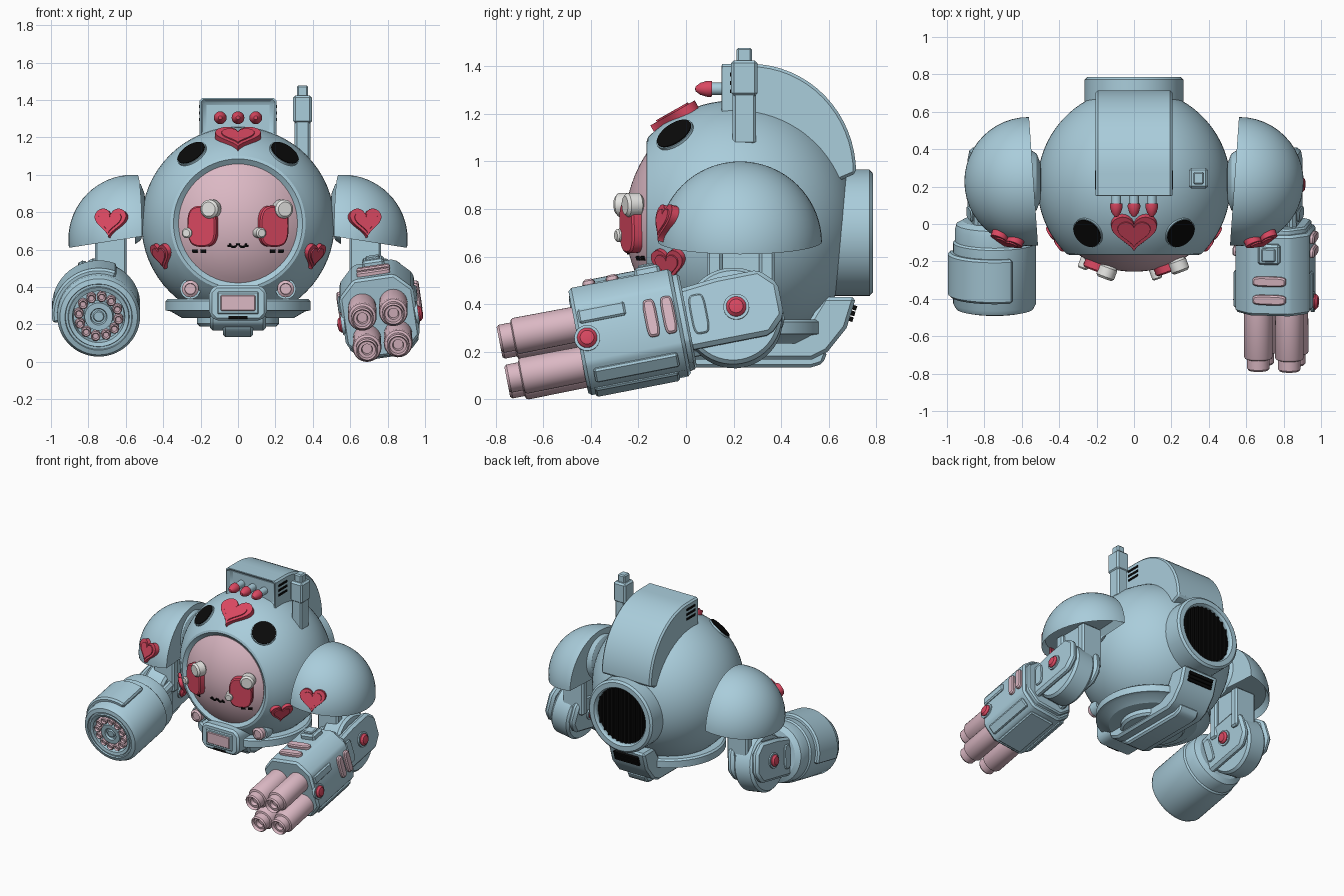
import bpy, bmesh, math
from mathutils import Matrix, Vector
from math import sin, cos, pi, radians, sqrt

if "Cube" in bpy.data.objects:
    bpy.data.objects.remove(bpy.data.objects["Cube"])


def material(name, rgb):
    m = bpy.data.materials.new(name)
    m.diffuse_color = (*rgb, 1)
    m.use_nodes = True
    m.node_tree.nodes["Principled BSDF"].inputs["Base Color"].default_value = m.diffuse_color
    return m


BLUE = material("dusty_blue", (0.40, 0.61, 0.71))
PINK = material("pale_pink", (0.71, 0.48, 0.55))
RED = material("rose_red", (0.70, 0.065, 0.12))
WHITE = material("off_white", (0.80, 0.80, 0.78))
BLACK = material("black", (0.003, 0.003, 0.003))

I4 = Matrix.Identity(4)
T = Matrix.Translation
FWD = Matrix.Rotation(pi / 2, 4, 'X')                                  # local z -> -y
YZ = Matrix(((0, 0, 1, 0), (1, 0, 0, 0), (0, 1, 0, 0), (0, 0, 0, 1)))  # profile in y,z, depth along x


def frame(pos, normal, up=(0, 0, 1)):
    z = Vector(normal).normalized()
    up = Vector(up)
    y = (up - z * up.dot(z)).normalized()
    return T(Vector(pos)) @ Matrix((y.cross(z), y, z)).transposed().to_4x4()


def finish(name, bm, mat, M=I4, bevel=0.0):
    bmesh.ops.recalc_face_normals(bm, faces=bm.faces[:])
    if bevel:
        sharp = [e for e in bm.edges if e.calc_face_angle(0) > 0.5]
        bmesh.ops.bevel(bm, geom=sharp, offset=bevel, segments=1, affect='EDGES', clamp_overlap=True)
    bm.transform(M)
    bmesh.ops.recalc_face_normals(bm, faces=bm.faces[:])
    for f in bm.faces:
        f.smooth = True
    for e in bm.edges:
        e.smooth = e.calc_face_angle(0) < 0.5
    me = bpy.data.meshes.new(name)
    bm.to_mesh(me)
    bm.free()
    me.materials.append(mat)
    bpy.context.collection.objects.link(bpy.data.objects.new(name, me))


def lathe(name, pts, mat, M=I4, n=48):
    bm = bmesh.new()
    vs = [bm.verts.new((r, 0, z)) for r, z in pts]
    es = [bm.edges.new(p) for p in zip(vs, vs[1:])]
    bmesh.ops.spin(bm, geom=vs + es, cent=(0, 0, 0), axis=(0, 0, 1), angle=2 * pi, steps=n)
    bmesh.ops.remove_doubles(bm, verts=bm.verts[:], dist=1e-5)
    finish(name, bm, mat, M)


def prism_bm(pts, z0, z1):
    bm = bmesh.new()
    lo, hi = ([bm.verts.new((x, y, z)) for x, y in pts] for z in (z0, z1))
    bm.faces.new(lo)
    bm.faces.new(hi)
    for i in range(len(pts)):
        bm.faces.new((lo[i - 1], lo[i], hi[i], hi[i - 1]))
    bmesh.ops.recalc_face_normals(bm, faces=bm.faces[:])
    bm.normal_update()
    return bm


def prism(name, pts, z0, z1, mat, M=I4, bevel=0.0):
    finish(name, prism_bm(pts, z0, z1), mat, M, bevel)


def box(name, c, s, mat=BLUE, M=I4, bevel=0.012):
    x, y = s[0] / 2, s[1] / 2
    prism(name, [(-x, -y), (x, -y), (x, y), (-x, y)], -s[2] / 2, s[2] / 2, mat, M @ T(Vector(c)), bevel)


def octagon(w, h, c):
    return [(w, -h + c), (w, h - c), (w - c, h), (-w + c, h), (-w, h - c), (-w, -h + c), (-w + c, -h), (w - c, -h)]


def oval(w, h, p=2.0, n=32):
    f = lambda v: math.copysign(abs(v) ** (2 / p), v)
    return [(w * f(cos(2 * pi * i / n)), h * f(sin(2 * pi * i / n))) for i in range(n)]


def ribbon(r0, r1, a0, a1, n=16):
    a = [radians(a0 + (a1 - a0) * i / n) for i in range(n + 1)]
    return [(r1 * cos(t), r1 * sin(t)) for t in a] + [(r0 * cos(t), r0 * sin(t)) for t in reversed(a)]


def heart(name, M, w):
    ts = [2 * pi * i / 40 for i in range(40)]
    pts = [(sin(t) ** 3 * w / 2, (13 * cos(t) - 5 * cos(2 * t) - 2 * cos(3 * t) - cos(4 * t) + 2) * w / 33) for t in ts]
    prism(name, pts, -0.04, 0.018, RED, M, 0.007)
    prism(name + "_centre", [(x * .72, y * .72) for x, y in pts], 0, 0.025, RED, M, 0.005)


def button(name, M, r):
    lathe(name + "_rim", [(0, -.01), (r * 1.3, -.01), (r * 1.3, .008), (0, .008)], BLUE, M, 24)
    lathe(name, [(0, 0), (r, 0), (r, .014), (r * .7, .027), (0, .032)], RED, M, 24)


# ---- body shell: sphere cut flat in front with a recessed window rim
C, R = Vector((0, 0.21, 0.74)), 0.517
end = math.acos(-0.37 / R)
arc = [(R * sin(end * i / 32), -R * cos(end * i / 32)) for i in range(33)]
lathe("body_shell", arc + [(0.345, 0.375), (0.318, 0.355), (0, 0.35)], BLUE, T(C) @ FWD, 64)

# ---- bulging face window
D, DY = 0.53, 0.275
a = math.asin(0.318 / D)
lathe("face_window", [(0, .38)] + [(.318, .38)] + [(D * sin(a * (1 - i / 12)), D * cos(a * (1 - i / 12))) for i in range(13)],
      PINK, T((0, DY, 0.74)) @ FWD, 64)


def on_face(x, z):
    n = Vector((x, -sqrt(D * D - x * x - (z - .74) ** 2), z - .74))
    return frame(Vector((0, DY, .74)) + n, n)


# ---- eyes, highlights, lashes and mouth
for side, ex in (("left", -0.185), ("right", 0.185)):
    E = on_face(ex, .725)
    prism(side + "_eye", oval(.082, .11, 2.9), -.03, .034, RED, E, .008)
    prism(side + "_eye_highlight", oval(.05, .05), -.02, .054, WHITE, E @ T((.05, .093, 0)), .012)
    prism(side + "_eye_glint", oval(.028, .028), -.02, .05, WHITE, E @ T((-.08, -.035, 0)), .008)
    for dx in (-.022, .022):
        box(side + "_lash", (0, 0, 0), (.03, .018, .012), BLACK, on_face(ex * 1.12 + dx, .593), 0)
for dx in (-.024, .024):
    prism("mouth_curve", ribbon(.014, .024, 180, 360), -.01, .008, BLACK, on_face(dx, .633))
    box("mouth_end", (0, 0, 0), (.022, .01, .016), BLACK, on_face(dx * 1.9, .62), 0)

# ---- hearts and speaker discs on the shell
n = Vector((0, -.26, .46)).normalized()
heart("brow_heart", frame(C + n * R, n), .245)
for s, side in ((-1, "left"), (1, "right")):
    n = Vector((.42 * s, -.29, -.18)).normalized()
    heart(side + "_cheek_heart", frame(C + n * R, n), .16)
    n = Vector((.25 * s, -.26, .377)).normalized()
    lathe(side + "_speaker", [(0, -.02), (.082, -.02), (.082, .008), (0, .008)], BLACK, frame(C + n * R, n), 32)
    lathe(side + "_speaker_rim", [(.08, -.03), (.087, -.03), (.087, .003), (.08, .003)], BLUE, frame(C + n * R, n), 32)
    lathe(side + "_lamp_rim", [(0, 0), (.055, 0), (.055, .07), (0, .07)], BLUE, T((.255 * s, -.03, .39)) @ FWD, 24)
    lathe(side + "_lamp", [(0, 0), (.045, 0), (.045, .1), (.03, .11), (.028, .1), (0, .1)], PINK, T((.255 * s, -.03, .39)) @ FWD, 24)

# ---- back pack arch with missile bay
arch = [(.27 + .445 * sin(pi / 2 * i / 16), .95 + .46 * cos(pi / 2 * i / 16)) for i in range(17)]
bm = prism_bm([(.14, 1.2), (.14, 1.41)] + arch + [(.6, .9), (.3, 1.1)], -.205, .205)
bay = [f for f in bm.faces if f.normal.x < -.9]
bmesh.ops.inset_individual(bm, faces=bay, thickness=.036, depth=-.04)
finish("missile_pack", bm, BLUE, YZ, .012)
for x in (-.095, 0, .095):
    M = T((x, .2, 1.305)) @ FWD
    lathe("missile_body", [(0, 0), (.026, 0), (.026, .095), (0, .095)], BLUE, M, 20)
    lathe("missile_tip", [(0, .09), (.033, .09), (.034, .11), (.025, .14), (.01, .16), (0, .162)], RED, M, 20)
for s in (-1, 1):
    for z in (1.295, 1.33, 1.365):
        box("pack_vent", (.205 * s, .235, z), (.008, .1, .016), BLACK, bevel=0)

# ---- antenna
box("antenna_base", (.345, .245, 1.19), (.085, .1, .24))
box("antenna_mast", (.345, .245, 1.35), (.1, .11, .15))
box("antenna_tip", (.345, .245, 1.44), (.06, .065, .075), bevel=.008)

# ---- rear fan
BACK = T((0, .6, .70)) @ Matrix.Rotation(-pi / 2, 4, 'X')
lathe("fan_housing", [(0, 0), (.265, 0), (.265, .172), (.25, .185), (.215, .185), (.205, .17), (.205, .14), (0, .14)], BLUE, BACK)
lathe("fan_grille", [(0, .13), (.204, .13), (.204, .15), (0, .15)], BLACK, BACK)
for i in range(-5, 6):
    x = i * .035
    box("fan_slat", (x, .755, .70), (.012, .02, 2 * sqrt(.2 ** 2 - x * x)), BLACK, bevel=0)

# ---- underside: skirt ring, hub, belly strap, chin block
lathe("skirt_ring", [(0, .235), (.3, .235), (.36, .27), (.388, .275), (.388, .325), (.375, .336), (0, .336)], BLUE, T((0, .2, 0)), 64)
lathe("belly_hub", [(0, .2), (.12, .2), (.12, .21), (.15, .21), (.15, .19), (.205, .19), (.22, .205), (.22, .25), (0, .25)], BLUE, T((0, .2, 0)))
strap = [(.715, .43), (.675, .30), (.595, .2), (.53, .168), (0, .168), (-.08, .2), (-.1, .3), (.5, .3), (.58, .43)]
prism("belly_strap", strap, -.15, .15, BLUE, YZ, .015)
prism("keel", [(.595, .2), (.575, .15), (.525, .134), (.02, .134), (-.05, .18), (-.05, .22), (.5, .22)], -.08, .08, BLUE, YZ, .012)
for i in (-1, 0, 1):
    box("rear_vent", (0, i * .025, 0), (.2, .02, .022), BLACK, frame((0, .699, .362), (0, .95, -.31)), 0)
prism("chin_block", octagon(.155, .095, .035), 0, .22, BLUE, T((0, 0, .315)) @ FWD, .015)
box("chin_frame", (0, -.222, .315), (.22, .016, .12), bevel=.006)
box("chin_lamp", (0, -.229, .315), (.185, .016, .085), PINK, bevel=.005)
box("chin_vent", (0, -.221, .237), (.1, .008, .014), BLACK, bevel=0)

# ---- shoulders, upper arms and elbows, mirrored
ARM = {}
for s, side, px in ((1, "right", .757), (-1, "left", .745)):
    S = Matrix.Diagonal((s, 1, 1, 1))
    ctr = Vector((.562, .227, .655))
    bm = bmesh.new()
    bmesh.ops.create_uvsphere(bm, u_segments=48, v_segments=32, radius=.345, matrix=T(ctr))
    for co, no in (((.537, .225, 0), (-1, .07, 0)), ((.52, 0, .67), (-.155, 0, -.988))):
        cut = bmesh.ops.bisect_plane(bm, geom=bm.verts[:] + bm.edges[:] + bm.faces[:], plane_co=co, plane_no=no, clear_outer=True)
        rim = [e for e in cut['geom_cut'] if isinstance(e, bmesh.types.BMEdge)]
        cap = bmesh.ops.contextual_create(bm, geom=rim)['faces']
    bmesh.ops.recalc_face_normals(bm, faces=bm.faces[:])
    bm.normal_update()
    bmesh.ops.inset_individual(bm, faces=cap, thickness=.03, depth=-.05)
    finish(side + "_shoulder", bm, BLUE, S)
    lathe(side + "_shoulder_joint", [(0, 0), (.1, .01), (.15, .03), (.17, .06), (0, .06)], BLUE, S @ frame((.49, .225, .8), (1, 0, 0)))
    n = Vector((.115, -.305, .085)).normalized()
    heart(side + "_shoulder_heart", S @ frame(ctr + n * .345, n), .18)

    # upper arm struts
    box(side + "_upper_arm", (.68, .23, .54), (.12, .2, .32), M=S)
    for y in (.12, .34):
        box(side + "_arm_strut", (.68, y, .535), (.17, .065, .3), M=S)

    # elbow in the tilted forearm frame
    A = ARM[side] = S @ T((px, .215, .37)) @ Matrix.Rotation(radians(11), 4, 'X') @ Matrix.Rotation(radians(-8.5), 4, 'Y')
    lathe(side + "_elbow_disc", [(0, -.078), (.19, -.078), (.205, -.06), (.205, .06), (.19, .078), (0, .078)], BLUE, A @ frame((0, -.02, -.025), (1, 0, 0)))
    box(side + "_forearm_core", (0, -.17, 0), (.17, .2, .24), M=A)
    plate = [(-.26, -.14), (.12, -.14), (.19, -.07), (.19, .07), (.12, .14), (-.06, .14), (-.26, .12)]
    for k in (-1, 1):
        prism(side + "_elbow_plate", plate, .075 * k, .128 * k, BLUE, A @ YZ, .018)
        button(side + "_elbow_button", A @ frame((.13 * k, 0, 0), (k, 0, 0)), .042)
        prism(side + "_elbow_pad", oval(.035, .085, 4), 0, .015, BLUE, A @ frame((.126 * k, -.16, 0), (k, 0, 0)), .006)

# ---- right forearm: four-barrel gun
A = ARM["right"]
prism("gun_housing", octagon(.2, .218, .09), .24, .68, BLUE, A @ FWD, .014)
prism("gun_collar", octagon(.18, .19, .08), .21, .26, BLUE, A @ FWD, .01)
for x in (-.084, .084):
    for z in (-.108, .064):
        lathe("gun_barrel", [(0, .66), (.075, .66), (.077, .93), (.072, .94), (.06, .945), (.06, .995), (.052, 1.005), (.045, .985),
                             (.03, .985), (.026, .96), (0, .96)], PINK, A @ T((x, 0, z)) @ FWD, 32)
for k in (-1, 1):
    button("gun_button", A @ frame((.2 * k, -.64, -.02), (k, 0, 0)), .042)
    box("gun_side_panel", (.2 * k, -.56, .075), (.025, .2, .06), M=A, bevel=.008)
    box("gun_lower_panel", (0, 0, 0), (.07, .36, .025), M=A @ frame((.157 * k, -.46, -.175), (k, 0, -1), (0, 1, 0)), bevel=.008)
    for f in (.285, .36):
        prism("gun_side_light", oval(.027, .08, 4), -.01, .022, PINK, A @ frame((.2 * k, -f, .01), (k, 0, 0)), .008)
for f in (.49, .59):
    prism("gun_top_light", oval(.09, .027, 4), -.01, .025, PINK, A @ frame((0, -f, .218), (0, 0, 1), (0, 1, 0)), .008)
box("gun_top_block", (0, -.34, .23), (.12, .11, .05), M=A)
box("gun_top_cap", (0, -.34, .257), (.075, .07, .02), M=A, bevel=.006)
box("gun_bottom_panel", (0, -.47, -.218), (.19, .36, .025), M=A, bevel=.008)

# ---- left forearm: rotary cannon drum
A = ARM["left"]
lathe("cannon_drum", [(0, .2), (.17, .2), (.205, .22), (.212, .25), (.212, .31), (.222, .32), (.222, .65), (.207, .678), (.18, .685),
                      (.177, .675), (.164, .675), (.161, .685), (.14, .678), (.135, .63), (.08, .63), (.075, .675), (.045, .675),
                      (.04, .66), (.03, .66), (.025, .67), (0, .67)], BLUE, A @ FWD, 64)
prism("cannon_jacket", ribbon(.2, .25, -20, 105, 24), .37, .61, BLUE, A @ FWD, .012)
for i in range(12):
    t = 2 * pi * i / 12
    lathe("cannon_muzzle", [(0, .6), (.026, .6), (.026, .675), (.02, .682), (.014, .67), (0, .67)], PINK,
          A @ T((.107 * cos(t), 0, .107 * sin(t))) @ FWD, 16)
